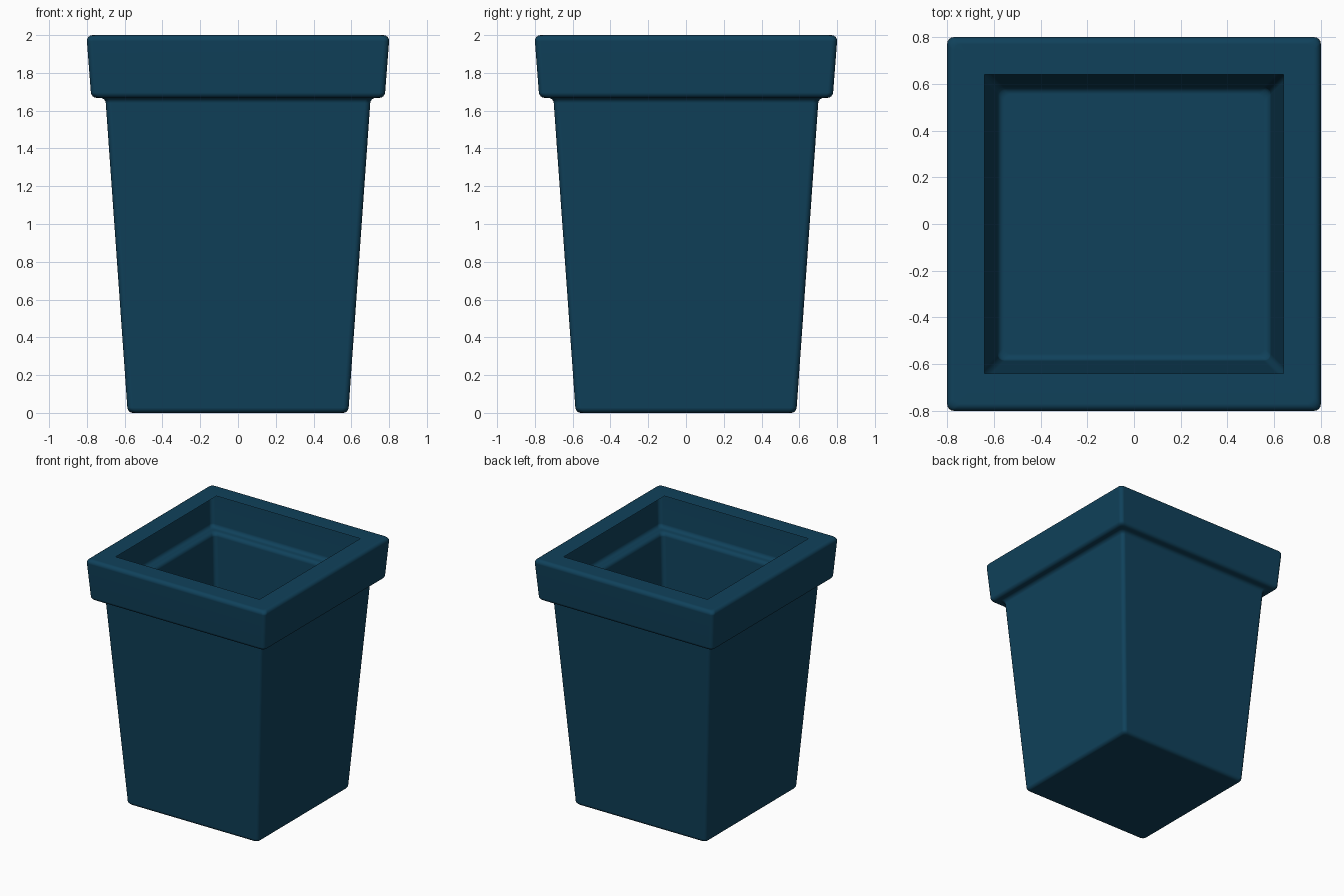
import bpy
import bmesh
from math import sin, cos, pi

cube = bpy.data.objects.get("Cube")
if cube:
    bpy.data.objects.remove(cube, do_unlink=True)

mat = bpy.data.materials.new("deep teal blue")
mat.use_nodes = True
colour = (0.005, 0.053, 0.104, 1)
mat.diffuse_color = colour
mat.node_tree.nodes["Principled BSDF"].inputs["Base Color"].default_value = colour

STEPS = 4


def arc(cx, cz, r, start, end):
    """Profile points round a small bevel, angles in degrees."""
    pts = []
    for i in range(STEPS + 1):
        a = (start + (end - start) * i / STEPS) * pi / 180
        pts.append((cx + r * cos(a), cz + r * sin(a)))
    return pts


def square_ring(bm, half, z, r):
    """Ring of vertices round a square with rounded corners."""
    ring = []
    for corner in range(4):
        mid = (corner + 0.5) * pi / 2
        sx = 1 if cos(mid) > 0 else -1
        sy = 1 if sin(mid) > 0 else -1
        for i in range(STEPS + 1):
            a = (corner + i / STEPS) * pi / 2
            ring.append(bm.verts.new((sx * (half - r) + r * cos(a),
                                      sy * (half - r) + r * sin(a), z)))
    return ring


# Wall profile from the base up to the folded-in rim: half width and height
profile = (arc(0.556, 0.03, 0.03, -90, -4)        # foot
           + arc(0.73, 1.638, 0.03, 176, 90)      # cove under the rim
           + arc(0.749, 1.698, 0.03, -90, -4)     # lower rim edge
           + arc(0.77, 1.97, 0.03, -4, 90))       # upper rim edge

bm = bmesh.new()
rings = [square_ring(bm, h, z, 0.03) for h, z in profile]
rings.append(square_ring(bm, 0.64, 2.0, 0.004))   # square opening

for low, high in zip(rings, rings[1:]):
    n = len(low)
    for i in range(n):
        j = (i + 1) % n
        bm.faces.new((low[i], low[j], high[j], high[i]))
bm.faces.new(list(reversed(rings[0])))            # floor

mesh = bpy.data.meshes.new("planter_pot")
bm.to_mesh(mesh)
bm.free()
mesh.materials.append(mat)
pot = bpy.data.objects.new("planter_pot", mesh)
bpy.context.collection.objects.link(pot)

# Smooth bevels with flat panels
bpy.ops.object.select_all(action="DESELECT")
pot.select_set(True)
bpy.context.view_layer.objects.active = pot
bpy.ops.object.shade_smooth_by_angle(angle=pi / 4)
weighted = pot.modifiers.new("flat panels", "WEIGHTED_NORMAL")
weighted.keep_sharp = True
